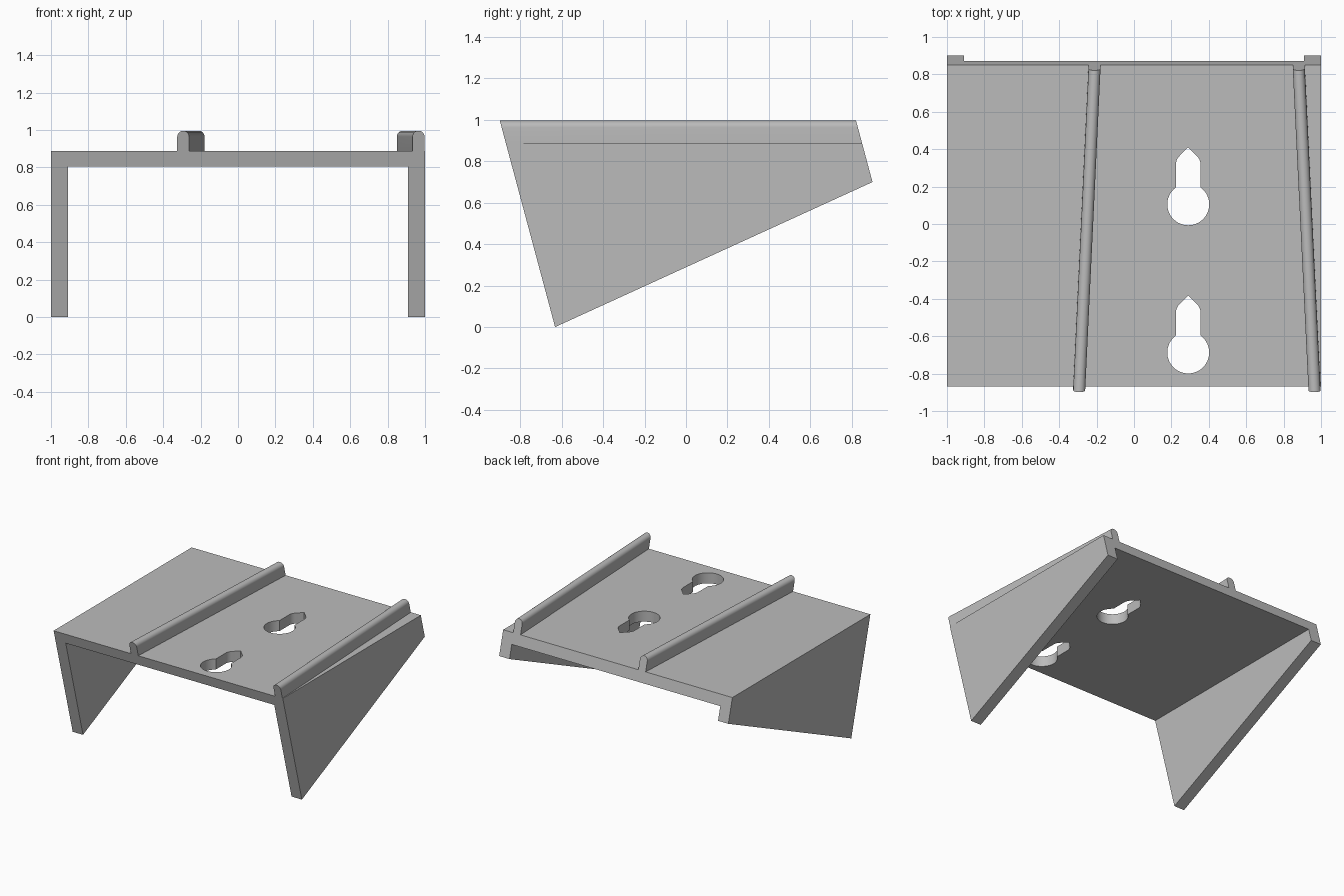
import bpy, bmesh, math

cube = bpy.data.objects.get("Cube")
if cube:
    bpy.data.objects.remove(cube, do_unlink=True)

grey = bpy.data.materials.new("plain grey")
grey.use_nodes = True
colour = (0.5, 0.5, 0.5, 1)
grey.diffuse_color = colour
grey.node_tree.nodes["Principled BSDF"].inputs["Base Color"].default_value = colour

LEAN = math.tan(math.radians(15))      # both ends lean forward towards the top
FRONT, BACK = -0.632, 1.088            # end positions at ground height
PLATE_LOW, PLATE_TOP, RAIL_TOP = 0.805, 0.888, 0.996


def loft(name, start, end):
    """Solid between two matching outlines of 3D points."""
    bm = bmesh.new()
    a = [bm.verts.new(p) for p in start]
    b = [bm.verts.new(p) for p in end]
    n = len(a)
    bm.faces.new(a)
    bm.faces.new(b[::-1])
    for i in range(n):
        j = (i + 1) % n
        bm.faces.new((a[i], b[i], b[j], a[j]))
    bmesh.ops.recalc_face_normals(bm, faces=bm.faces)
    mesh = bpy.data.meshes.new(name)
    bm.to_mesh(mesh)
    bm.free()
    mesh.materials.append(grey)
    obj = bpy.data.objects.new(name, mesh)
    bpy.context.collection.objects.link(obj)
    return obj


def leaning(profile, y):
    """Place an x-z profile on a leaning end plane."""
    return [(x, y - LEAN * z, z) for x, z in profile]


def activate(obj):
    bpy.ops.object.select_all(action='DESELECT')
    obj.select_set(True)
    bpy.context.view_layer.objects.active = obj


def arc(cx, cy, r, start, stop, steps):
    angles = [math.radians(start + (stop - start) * i / steps) for i in range(steps + 1)]
    return [(cx + r * math.cos(t), cy + r * math.sin(t)) for t in angles]


# Bracket: plate and two wedge-shaped side legs in one channel section
def channel(foot):
    half = [(0.91, PLATE_LOW), (0.91, foot), (1, foot), (1, PLATE_TOP)]
    return half + [(-x, z) for x, z in reversed(half)]


bracket = loft("bracket", leaning(channel(0), FRONT), leaning(channel(0.7), BACK))


# Keyhole openings: round entry, narrow slot, pointed end
def keyhole(cx, cy, r=0.112, w=0.066):
    a = math.degrees(math.acos(w / r))
    top = cy + 0.212
    return (arc(cx, cy, r, 180 - a, 360 + a, 40)
            + arc(cx, top, w, 0, 45, 6)
            + [(cx, top + w * math.sqrt(2))]
            + arc(cx, top, w, 135, 180, 6))


for cy in (0.105, -0.687):
    outline = keyhole(0.29, cy)
    cutter = loft("keyhole_cutter", [(x, y, 0.6) for x, y in outline],
                  [(x, y, 1.1) for x, y in outline])
    cutter.hide_render = True
    activate(bracket)
    cut = bracket.modifiers.new("keyhole", 'BOOLEAN')
    cut.operation = 'DIFFERENCE'
    cut.solver = 'EXACT'
    cut.object = cutter
    bpy.ops.object.modifier_apply(modifier=cut.name)
    bpy.data.objects.remove(cutter, do_unlink=True)
activate(bracket)
bpy.ops.object.shade_smooth_by_angle(angle=math.radians(30))


# Round-topped guide rails that converge towards the back
def rail_profile(cx, half=0.032):
    crown = arc(cx, RAIL_TOP - half, half, 0, 180, 16)
    return [(cx + half, PLATE_TOP)] + crown + [(cx - half, PLATE_TOP)]


for name, front_x, back_x in (("right_rail", -0.293, -0.211), ("left_rail", 0.965, 0.881)):
    rail = loft(name, leaning(rail_profile(front_x), FRONT),
                leaning(rail_profile(back_x), BACK))
    activate(rail)
    bpy.ops.object.shade_smooth_by_angle(angle=math.radians(30))
